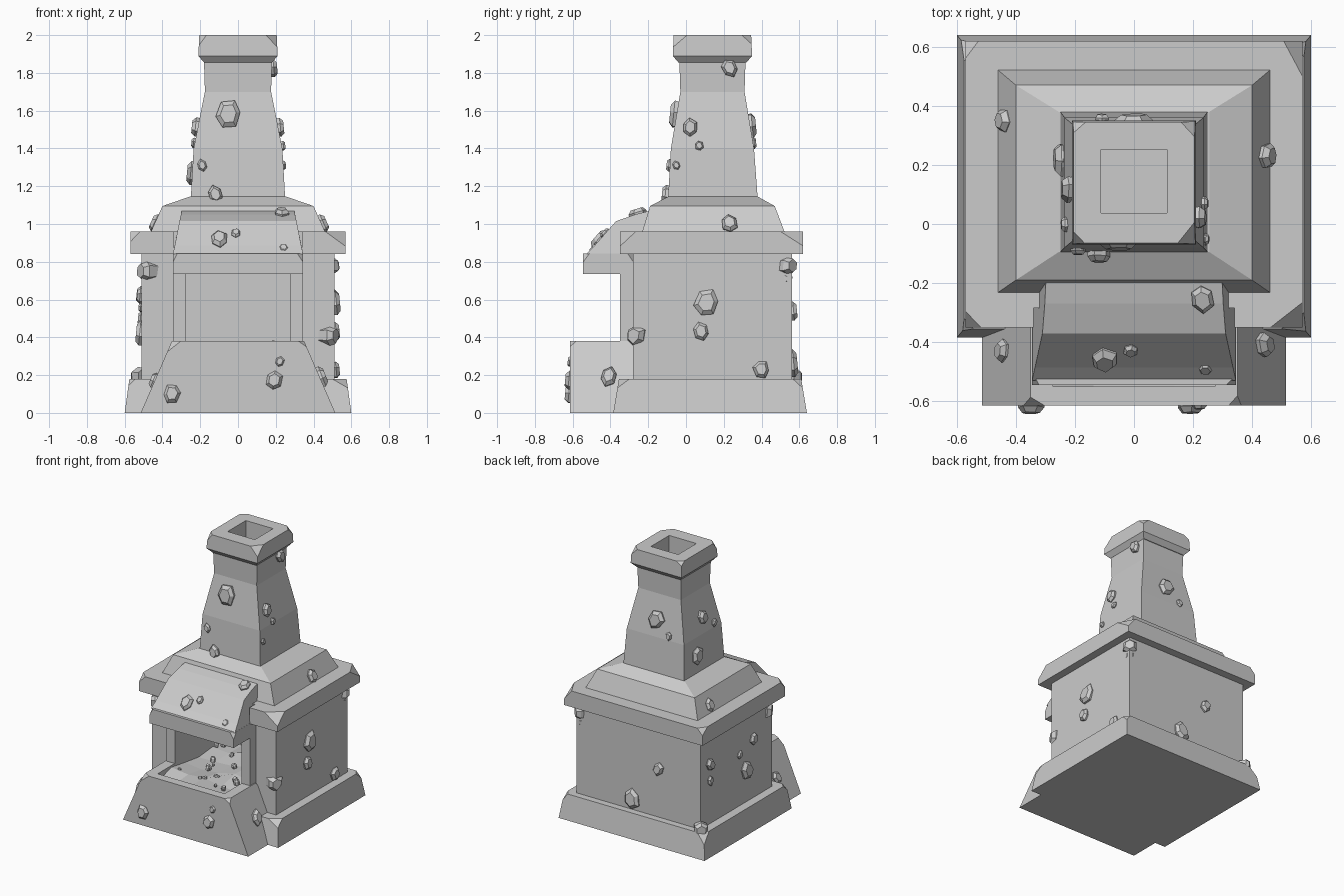
import bpy, bmesh, math, random
from mathutils import Vector, Matrix

if "Cube" in bpy.data.objects:
    bpy.data.objects.remove(bpy.data.objects["Cube"])

random.seed(4)


def finish(name, bm):
    bmesh.ops.recalc_face_normals(bm, faces=bm.faces)
    me = bpy.data.meshes.new(name)
    bm.to_mesh(me)
    bm.free()
    ob = bpy.data.objects.new(name, me)
    bpy.context.collection.objects.link(ob)
    return ob


def chip(bm, corners, size):
    """Slice worn facets off chosen corners of a convex block."""
    mid = sum((v.co for v in bm.verts), Vector()) / len(bm.verts)
    for c in corners:
        out = Vector([math.copysign(random.uniform(.45, 1), a) for a in c - mid])
        out.normalize()
        res = bmesh.ops.bisect_plane(bm, geom=bm.verts[:] + bm.edges[:] + bm.faces[:],
                                     plane_co=c - out * size * random.uniform(.5, 1.1),
                                     plane_no=out, clear_outer=True)
        cut = [e for e in res['geom_cut'] if isinstance(e, bmesh.types.BMEdge)]
        bmesh.ops.contextual_create(bm, geom=cut)


def stack(name, rings, wear=0):
    """Rectangular rings (x0, x1, y0, y1, z) joined into a solid."""
    bm = bmesh.new()
    loops = [[bm.verts.new(p) for p in ((a, c, z), (b, c, z), (b, d, z), (a, d, z))]
             for a, b, c, d, z in rings]
    bm.faces.new(loops[0][::-1])
    bm.faces.new(loops[-1])
    for lo, hi in zip(loops, loops[1:]):
        for i in range(4):
            j = (i + 1) % 4
            bm.faces.new((lo[i], lo[j], hi[j], hi[i]))
    if wear:
        chip(bm, [v.co.copy() for v in loops[-1]], wear)
    return finish(name, bm)


def box(name, x0, x1, y0, y1, z0, z1, wear=0):
    return stack(name, [(x0, x1, y0, y1, z0), (x0, x1, y0, y1, z1)], wear)


def carve(ob, cutter):
    m = ob.modifiers.new("cut", 'BOOLEAN')
    m.operation, m.object, m.solver = 'DIFFERENCE', cutter, 'EXACT'
    bpy.context.view_layer.update()
    ev = ob.evaluated_get(bpy.context.evaluated_depsgraph_get())
    me = bpy.data.meshes.new_from_object(ev)
    ob.modifiers.clear()
    ob.data = me


# Main masonry
stack("plinth", [(-.6, .6, -.385, .64, 0), (-.575, .575, -.355, .61, .18)], .03)
body = box("body", -.51, .51, -.28, .56, .1, .9)
cornice = box("cornice", -.57, .57, -.35, .62, .84, .96, .05)
stack("roof", [(-.465, .465, -.235, .525, .95), (-.40, .40, -.19, .47, 1.095),
               (-.255, .255, -.095, .38, 1.145)])

# Chimney and hollow cap
stack("chimney", [(-.25, .25, -.095, .38, 1.13), (-.235, .235, -.08, .36, 1.4),
                  (-.175, .175, -.03, .31, 1.7), (-.18, .18, -.035, .315, 1.86)])
cap = stack("chimney_cap", [(-.18, .18, -.04, .32, 1.855), (-.21, .21, -.07, .35, 1.89),
                            (-.205, .205, -.065, .345, 2)], .035)
hole = box("flue_cutter", -.112, .112, .038, .252, 1.875, 2.1)
carve(cap, hole)

# Ash tray in front, with the firebox carved through tray and body
tray = stack("ash_tray", [(-.515, .515, -.615, -.26, 0), (-.35, .35, -.615, -.26, .38)], .025)
cavity = box("firebox_cutter", -.275, .275, -.55, .25, .3, .74)
carve(body, cavity)
side_trim = box("plinth_cutter", -.34, .34, -.5, -.285, .74, 1)
carve(cornice, side_trim)
carve(tray, cavity)
for c in (hole, cavity, side_trim):
    bpy.data.objects.remove(c)

# Door jambs and lintel
for side, s in (("left", -1), ("right", 1)):
    a, b = sorted((s * .275, s * .345))
    box(side + "_jamb", a, b, -.35, -.27, .36, .76)
box("lintel", -.345, .345, -.545, -.27, .735, .845, .03)

# Hood: rounded side profile, narrowing upwards
bm = bmesh.new()
profile = [(-.53, .84, .345), (-.485, .885, .335), (-.37, 1.015, .31),
           (-.27, 1.05, .302), (-.19, 1.07, .298), (-.19, .84, .345)]
ls, rs = ([bm.verts.new((s * w, y, z)) for y, z, w in profile] for s in (-1, 1))
bm.faces.new(ls)
bm.faces.new(rs[::-1])
for i in range(6):
    j = (i + 1) % 6
    bm.faces.new((ls[i], ls[j], rs[j], rs[i]))
finish("hood", bm)

# Uneven ash bed
bm = bmesh.new()
bmesh.ops.create_grid(bm, x_segments=4, y_segments=5, size=.5,
                      matrix=Matrix.Translation((0, -.15, .345)) @ Matrix.Diagonal((.55, .8, 1, 1)))
for v in bm.verts:
    v.co.z += random.uniform(-.025, .025)
finish("ash_bed", bm)


def add_stone(bm, pos, normal, w, h, t, turn=0):
    """Faceted stone: hull of three irregular six-sided rings."""
    rot = Vector(normal).to_track_quat('Z', 'Y').to_matrix() @ Matrix.Rotation(turn, 3, 'Z')
    jit = [random.uniform(.85, 1.1) for _ in range(6)]
    pts = []
    for z, r in ((-t, .9), (t * .35, 1), (t, .66)):
        for i in range(6):
            a = i * math.tau / 6 + .5
            p = Vector((math.cos(a) * w * r * jit[i], math.sin(a) * h * r * jit[i], z))
            pts.append(bm.verts.new(Vector(pos) + rot @ p))
    res = bmesh.ops.convex_hull(bm, input=pts)
    junk = [g for g in res['geom_interior'] if isinstance(g, bmesh.types.BMVert)]
    bmesh.ops.delete(bm, geom=junk, context='VERTS')


# Stones embedded in each face: position and half-size
F, R, L, B = (0, -1, .1), (1, 0, .1), (-1, 0, .1), (0, 1, .1)
S, P = (0, -.75, .65), (0, -.3, 1)
stones = [
    # ash tray
    (F, -.35, -.61, .10, .055), (F, .19, -.61, .17, .055), (F, .22, -.61, .27, .03),
    ((1, 0, .4), .435, -.41, .19, .055), ((-1, 0, .4), -.44, -.43, .17, .045),
    # body
    (R, .51, .11, .58, .075), (R, .51, .08, .43, .05), (R, .51, .40, .23, .05),
    (L, -.51, .45, .62, .05), (L, -.51, .45, .50, .035), (L, -.51, .02, .42, .07),
    (L, -.51, -.06, .62, .045), (L, -.51, .1, .56, .03),
    (B, -.17, .56, .54, .05), (B, .05, .56, .26, .075),
    # chimney
    (F, -.05, -.055, 1.58, .08), (F, -.19, -.085, 1.31, .033), (F, -.12, -.10, 1.155, .05),
    (R, .215, .02, 1.51, .05), (R, .235, .07, 1.415, .028), (R, .18, .23, 1.825, .05),
    (R, .24, -.05, 1.31, .025), (L, -.215, .12, 1.51, .055), (L, -.23, 0, 1.43, .03),
    (L, -.24, .22, 1.27, .07), (B, 0, .34, 1.52, .07), (B, -.11, .355, 1.43, .03),
    # roof and hood
    ((1, 0, .45), .445, .23, 1.0, .05), ((-1, 0, .45), -.435, .35, 1.0, .05),
    (S, -.1, -.455, .915, .055), (S, -.01, -.425, .95, .032), (S, .24, -.485, .87, .03),
    (P, .23, -.25, 1.055, .05),
]
bm = bmesh.new()
for n, x, y, z, r in stones:
    add_stone(bm, (x, y, z), n, r * .85, r, min(.03, r * .55), random.uniform(-.5, .5))
# chunky stones wrapping the corners
for x, y, z, r in ((.48, -.26, .41, .06), (-.48, -.255, .75, .06), (.485, .535, .78, .06),
                   (.48, .53, .71, .035), (-.52, .57, .19, .05)):
    add_stone(bm, (x, y, z), (x, y, 0), r, r, r * .7)
finish("embedded_stones", bm)

# Coals scattered on the ash
bm = bmesh.new()
for i in range(26):
    r = random.uniform(.01, .022)
    add_stone(bm, (random.uniform(-.24, .24), random.uniform(-.5, .2), .36),
              (random.uniform(-.4, .4), random.uniform(-.4, .4), 1), r, r, r * .9)
finish("coals", bm)
